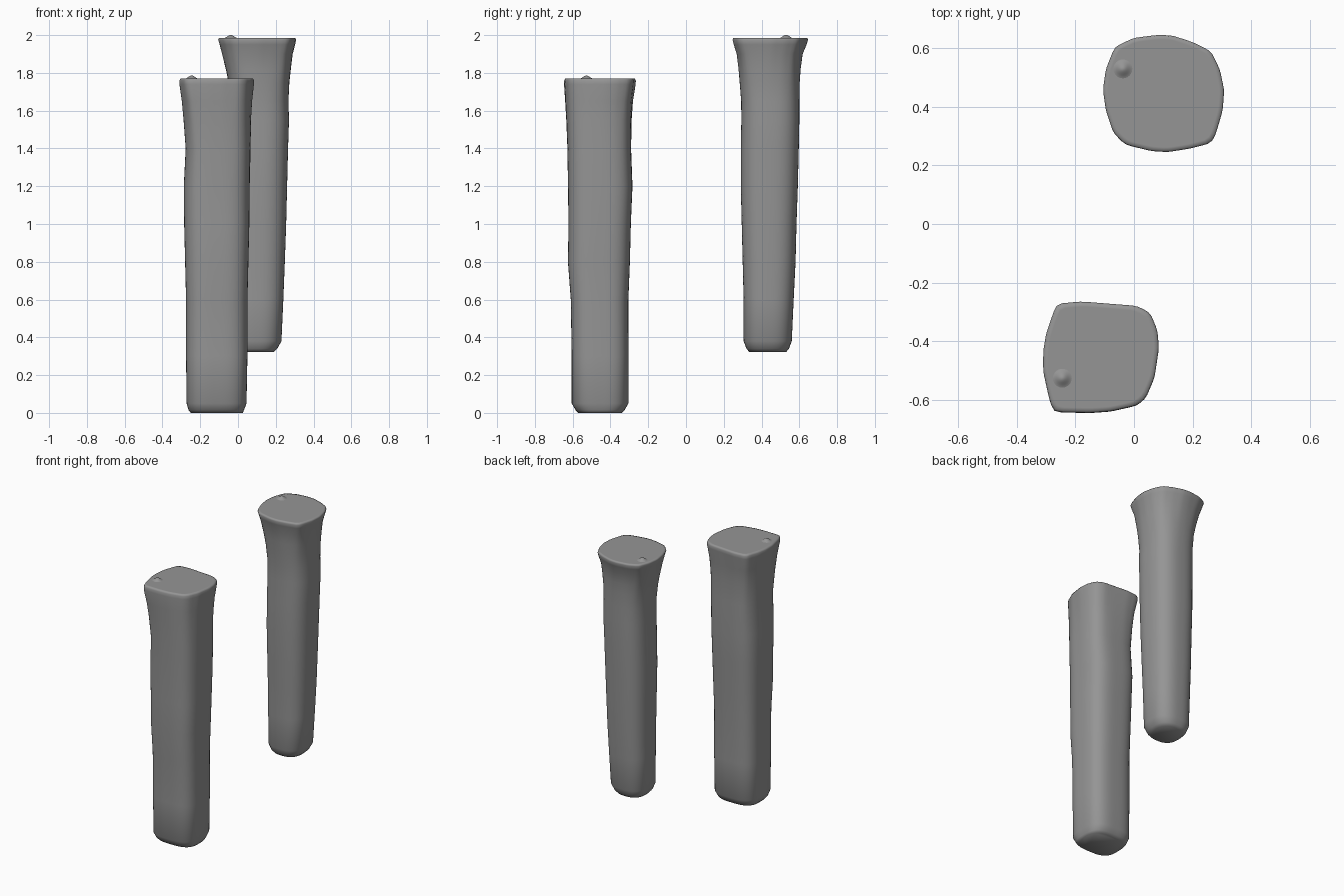
import bpy, bmesh, math

if "Cube" in bpy.data.objects:
    bpy.data.objects.remove(bpy.data.objects["Cube"])

N = 72
grey = bpy.data.materials.new("dark_grey")
grey.diffuse_color = (0.3, 0.3, 0.3, 1)
grey.use_nodes = True
grey.node_tree.nodes["Principled BSDF"].inputs["Base Color"].default_value = grey.diffuse_color


def radius_at(outline, ang):
    """Polar radius of a closed outline (normalised points) at an angle."""
    pts = sorted((math.atan2(y, x), x, y) for x, y in outline)
    for i in range(len(pts)):
        _, x1, y1 = pts[i]
        _, x2, y2 = pts[(i + 1) % len(pts)]
        c, s = math.cos(ang), math.sin(ang)
        den = c * (y2 - y1) - s * (x2 - x1)
        if abs(den) < 1e-9:
            continue
        t = (x1 * (y2 - y1) - y1 * (x2 - x1)) / den
        u = (s * x1 - c * y1) / den
        if t > 0 and -1e-6 <= u <= 1 + 1e-6:
            return t
    return 1.0


def smooth(ob):
    ob.data.materials.append(grey)
    bpy.ops.object.select_all(action='DESELECT')
    ob.select_set(True)
    bpy.context.view_layer.objects.active = ob
    bpy.ops.object.shade_smooth_by_angle(angle=math.radians(75))


def make_post(name, levels, outline, n):
    """Loft rings; each level is z, x0, x1, y0, y1, weight of the top outline."""
    xs, ys = [p[0] for p in outline], [p[1] for p in outline]
    cx, cy = (min(xs) + max(xs)) / 2, (min(ys) + max(ys)) / 2
    hx, hy = (max(xs) - min(xs)) / 2, (max(ys) - min(ys)) / 2
    norm = [((x - cx) / hx, (y - cy) / hy) for x, y in outline]
    # inset rings keep the two end caps flat
    z, x0, x1, y0, y1, w = levels[-1]
    levels = levels + [(z, x0 + .012, x1 - .012, y0 + .012, y1 - .012, w)]
    bm = bmesh.new()
    rings = []
    for z, x0, x1, y0, y1, w in levels:
        ring = []
        for k in range(N):
            a = 2 * math.pi * k / N
            c, s = math.cos(a), math.sin(a)
            # soften the outline by averaging neighbouring angles
            out = sum(radius_at(norm, a + d) for d in (-.05, 0, .05)) / 3
            r = (1 - w) * (abs(c) ** n + abs(s) ** n) ** (-1 / n) + w * out
            ring.append(bm.verts.new(((x0 + x1) / 2 + r * c * (x1 - x0) / 2,
                                      (y0 + y1) / 2 + r * s * (y1 - y0) / 2, z)))
        rings.append(ring)
    for a, b in zip(rings, rings[1:]):
        for k in range(N):
            j = (k + 1) % N
            bm.faces.new((a[k], a[j], b[j], b[k]))
    bm.faces.new(rings[0][::-1])
    bm.faces.new(rings[-1])
    me = bpy.data.meshes.new(name)
    bm.to_mesh(me)
    bm.free()
    ob = bpy.data.objects.new(name, me)
    bpy.context.collection.objects.link(ob)
    smooth(ob)


def make_knob(name, x, y, z):
    """Low bump that flares softly into the flat top."""
    bm = bmesh.new()
    rings, steps, m = [], 8, 24
    for i in range(1, steps + 1):
        t = i / steps
        h = 0.017 * (0.5 + 0.5 * math.cos(math.pi * t)) - (0.001 if i == steps else 0)
        rings.append([bm.verts.new((x + .038 * t * math.cos(2 * math.pi * k / m),
                                    y + .038 * t * math.sin(2 * math.pi * k / m), z + h))
                      for k in range(m)])
    tip = bm.verts.new((x, y, z + 0.017))
    for k in range(m):
        j = (k + 1) % m
        bm.faces.new((tip, rings[0][k], rings[0][j]))
        for a, b in zip(rings, rings[1:]):
            bm.faces.new((a[k], b[k], b[j], a[j]))
    me = bpy.data.meshes.new(name)
    bm.to_mesh(me)
    bm.free()
    ob = bpy.data.objects.new(name, me)
    bpy.context.collection.objects.link(ob)
    smooth(ob)


# Front post: squarer section standing on the ground
front_top = [(-.265, -.27), (-.18, -.262), (.01, -.277), (.055, -.30), (.08, -.36),
             (.085, -.42), (.07, -.52), (.04, -.59), (.01, -.615), (-.08, -.635),
             (-.15, -.64), (-.275, -.637), (-.29, -.59), (-.31, -.50), (-.31, -.43), (-.30, -.37)]
make_post("front_post", [
    (0.00, -.25, .025, -.57, -.34, 0),
    (0.015, -.262, .032, -.585, -.325, 0),
    (0.05, -.272, .045, -.605, -.305, 0),
    (0.30, -.275, .05, -.605, -.305, 0),
    (0.60, -.275, .05, -.61, -.305, 0),
    (0.80, -.28, .055, -.625, -.297, 0),
    (1.00, -.285, .06, -.622, -.292, 0),
    (1.20, -.287, .062, -.625, -.283, .1),
    (1.40, -.277, .067, -.628, -.29, .25),
    (1.55, -.288, .069, -.634, -.287, .45),
    (1.65, -.297, .075, -.64, -.28, .7),
    (1.74, -.31, .085, -.646, -.266, 1),
    (1.76, -.31, .085, -.645, -.265, 1),
    (1.77, -.305, .08, -.64, -.27, 1)], front_top, 3.1)

# Back post: rounder section with a flared head, raised off the ground
back_top = [(-.065, .605), (0, .635), (.08, .645), (.13, .643), (.2, .62), (.26, .59),
            (.29, .53), (.305, .46), (.30, .39), (.275, .305), (.26, .28), (.19, .262),
            (.115, .25), (.06, .253), (-.03, .275), (-.07, .315), (-.095, .39), (-.105, .46), (-.095, .53)]
make_post("back_post", [
    (0.322, .0, .19, .335, .53, 0),
    (0.34, -.015, .208, .32, .545, 0),
    (0.38, -.032, .23, .305, .56, 0),
    (0.60, -.035, .24, .305, .57, 0),
    (0.80, -.037, .248, .30, .58, 0),
    (1.00, -.04, .255, .295, .585, 0),
    (1.20, -.043, .26, .29, .592, 0),
    (1.40, -.04, .265, .29, .597, 0),
    (1.55, -.04, .27, .293, .60, 0),
    (1.65, -.04, .267, .292, .60, .1),
    (1.75, -.05, .272, .284, .602, .25),
    (1.82, -.065, .28, .278, .607, .5),
    (1.90, -.085, .29, .268, .618, .8),
    (1.95, -.098, .303, .252, .639, 1),
    (1.975, -.106, .308, .246, .646, 1),
    (1.985, -.102, .304, .25, .643, 1)], back_top, 2.6)

# Small domed nubs on the tops
make_knob("front_nub", -.245, -.527, 1.769)
make_knob("back_nub", -.038, .53, 1.984)
